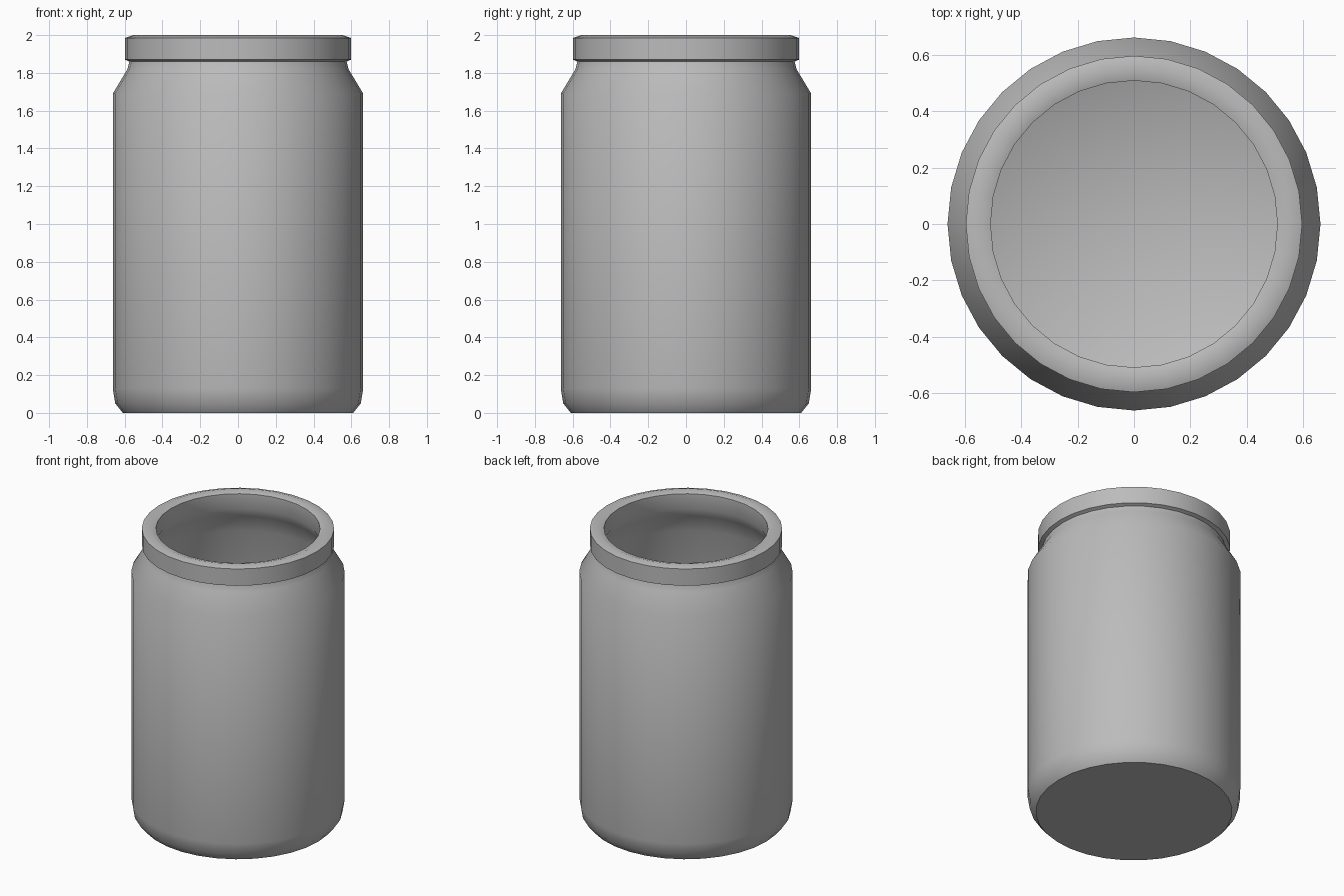
import bpy
import bmesh
import math

cube = bpy.data.objects.get("Cube")
if cube:
    bpy.data.objects.remove(cube, do_unlink=True)

SIDES = 32

grey = bpy.data.materials.new("plain grey")
grey.use_nodes = True
colour = (0.5, 0.5, 0.5, 1.0)
grey.diffuse_color = colour
grey.node_tree.nodes["Principled BSDF"].inputs["Base Color"].default_value = colour

# Radius and height pairs, from the base up the outside and down the inside
outside = [(0, 0), (0.61, 0), (0.65, 0.05), (0.663, 0.13), (0.663, 1.69),
           (0.585, 1.82), (0.575, 1.86), (0.598, 1.87), (0.598, 1.985)]
lip = [(0.555, 2.0), (0.51, 1.985)]
inside = [(0.51, 1.88), (0.54, 1.82), (0.62, 1.68), (0.62, 0.13),
          (0.605, 0.07), (0.57, 0.04), (0, 0.04)]


def lathe(name, profile, material):
    """Spin a profile around the z axis into a closed, smooth solid."""
    bm = bmesh.new()
    verts = [bm.verts.new((r, 0, z)) for r, z in profile]
    edges = [bm.edges.new(pair) for pair in zip(verts, verts[1:])]
    bmesh.ops.spin(bm, geom=verts + edges, cent=(0, 0, 0), axis=(0, 0, 1),
                   angle=math.tau, steps=SIDES, use_duplicate=False)
    bmesh.ops.remove_doubles(bm, verts=bm.verts, dist=0.0005)
    bmesh.ops.recalc_face_normals(bm, faces=bm.faces)
    mesh = bpy.data.meshes.new(name)
    bm.to_mesh(mesh)
    bm.free()
    mesh.materials.append(material)
    obj = bpy.data.objects.new(name, mesh)
    bpy.context.collection.objects.link(obj)
    bpy.ops.object.select_all(action="DESELECT")
    obj.select_set(True)
    bpy.context.view_layer.objects.active = obj
    bpy.ops.object.shade_smooth_by_angle(angle=math.radians(42))
    return obj


lathe("jar", outside + lip + inside, grey)
